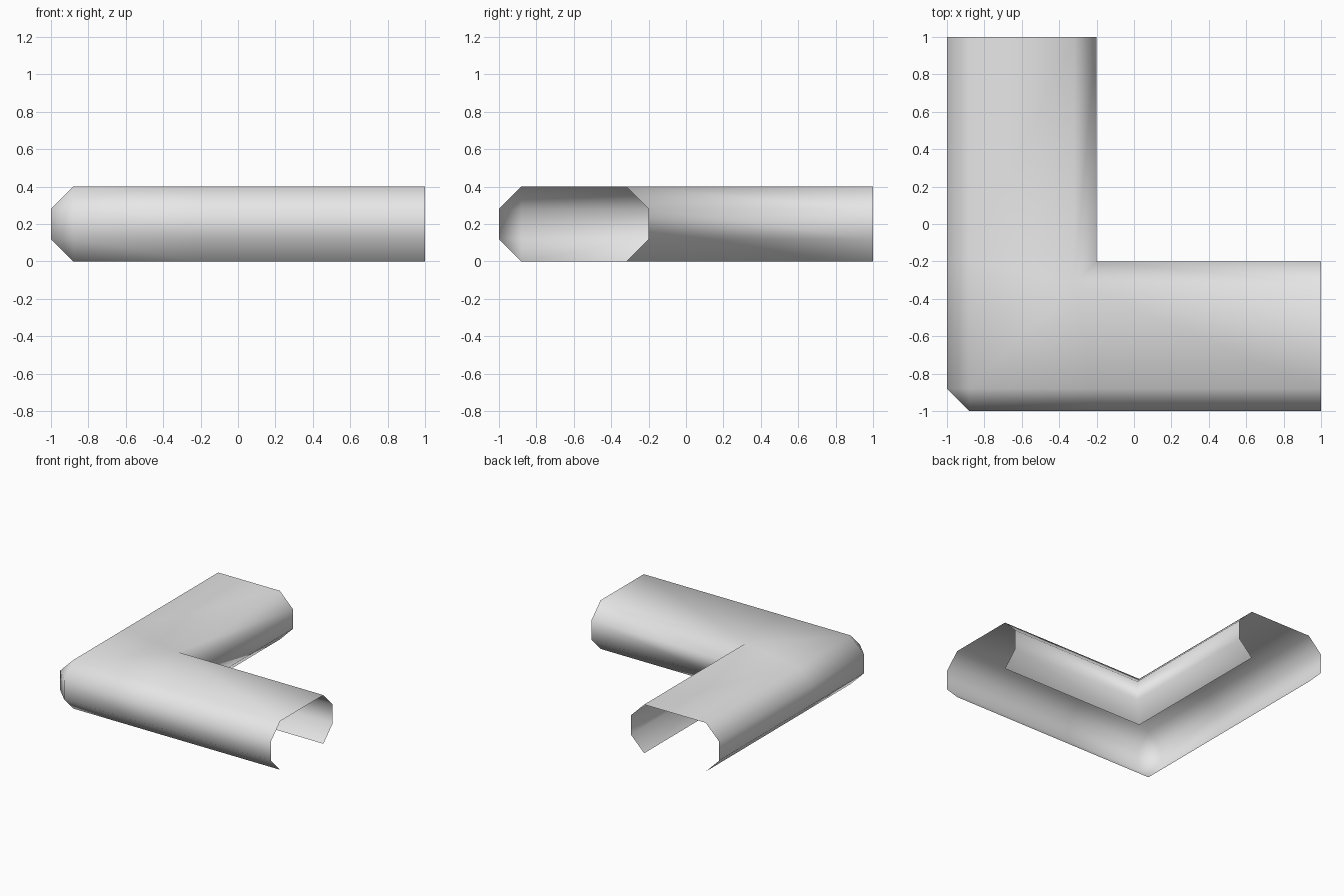
import bpy
import bmesh

cube = bpy.data.objects.get("Cube")
if cube:
    bpy.data.objects.remove(cube, do_unlink=True)

# Plain grey finish
grey = bpy.data.materials.new("light_grey")
grey.use_nodes = True
colour = (0.8, 0.8, 0.8, 1)
grey.diffuse_color = colour
grey.node_tree.nodes["Principled BSDF"].inputs["Base Color"].default_value = colour

WIDTH, HEIGHT, CHAMFER = 0.8, 0.4, 0.12

# Open-bottomed cross-section: (distance from the outer side, height)
side = [(CHAMFER, 0), (0, CHAMFER), (0, HEIGHT - CHAMFER), (CHAMFER, HEIGHT)]
profile = side + [(WIDTH - d, z) for d, z in reversed(side)]


def path_around_corner(d, z):
    """Points along the bend for one profile point, from one open end to the other."""
    p = d - 1
    is_outer = d < WIDTH / 2
    bend = CHAMFER - 1 if is_outer else p
    split = WIDTH - 1 if is_outer else p
    half = [(1, p, z), (split, p, z), (bend, p, z)]
    return half + [(y, x, z) for x, y, z in reversed(half)]


# Skin the shell, then merge the points that meet at the corner
bm = bmesh.new()
rails = [[bm.verts.new(co) for co in path_around_corner(d, z)] for d, z in profile]
for low, high in zip(rails, rails[1:]):
    for i in range(len(low) - 1):
        bm.faces.new((low[i], high[i], high[i + 1], low[i + 1]))
bmesh.ops.remove_doubles(bm, verts=bm.verts, dist=0.001)
bmesh.ops.recalc_face_normals(bm, faces=bm.faces)

# Make sure the flat top faces up, so the shell faces outward
top = max(bm.faces, key=lambda f: f.calc_center_median().z)
if top.normal.z < 0:
    bmesh.ops.reverse_faces(bm, faces=bm.faces)
for face in bm.faces:
    face.smooth = True

mesh = bpy.data.meshes.new("corner_channel")
bm.to_mesh(mesh)
bm.free()
mesh.materials.append(grey)
channel = bpy.data.objects.new("corner_channel", mesh)
bpy.context.collection.objects.link(channel)
